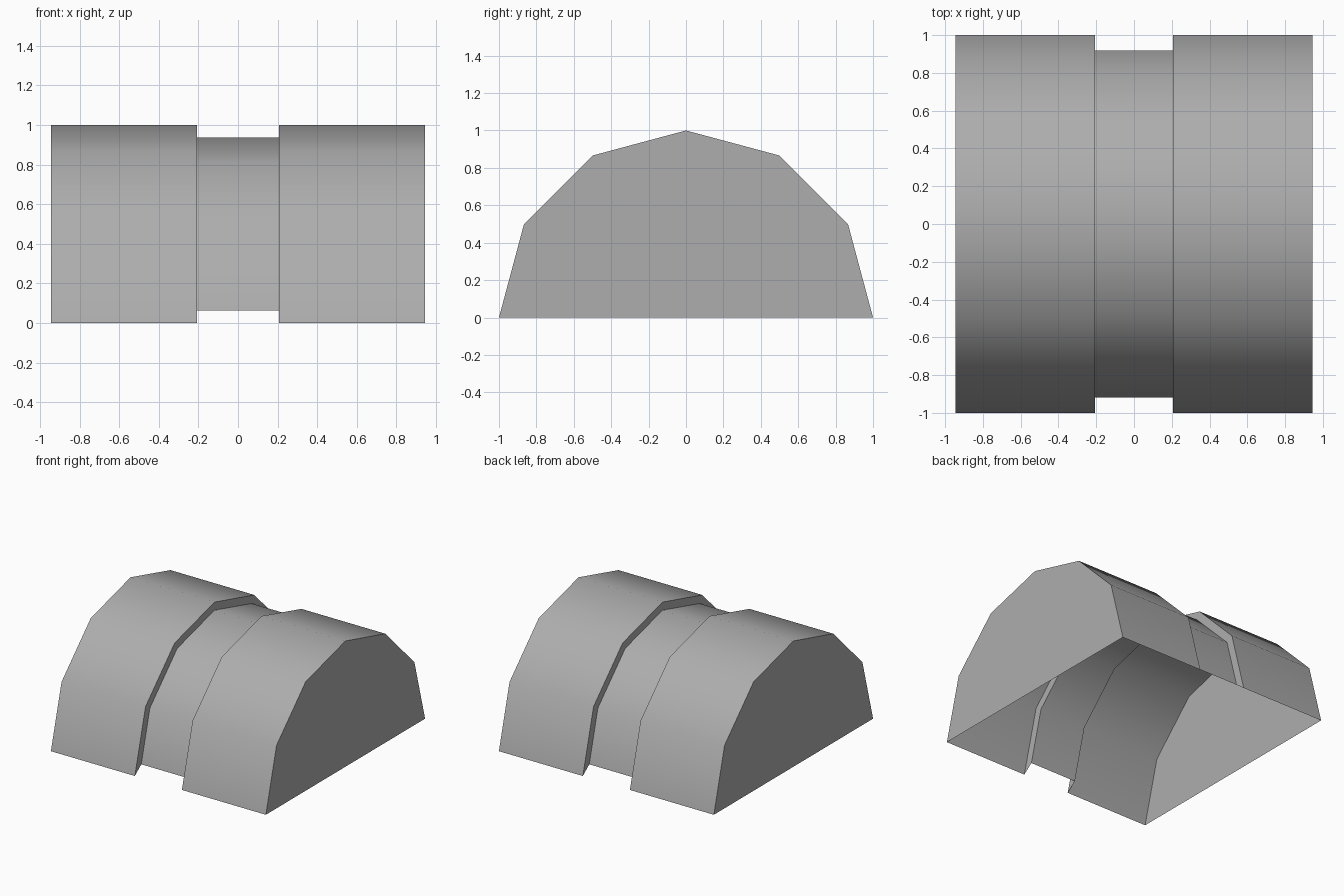
import bpy
import bmesh
from math import radians, sin, cos, tan, pi

# Remove the default cube
cube = bpy.data.objects.get("Cube")
if cube:
    bpy.data.objects.remove(cube, do_unlink=True)

SIDES = 6            # facets around the half circle
HALF_LENGTH = 0.945
HALF_GROOVE = 0.207
INSET = 0.062        # groove depth

grey = bpy.data.materials.new("mid grey")
grey.use_nodes = True
colour = (0.42, 0.42, 0.42, 1.0)
grey.diffuse_color = colour
for node in grey.node_tree.nodes:
    if node.type == 'BSDF_PRINCIPLED':
        node.inputs["Base Color"].default_value = colour


def arch(depth):
    """Half-polygon profile in (y, z), offset inwards evenly by depth."""
    half = pi / SIDES / 2
    r = 1 - depth / cos(half)
    points = [(r * cos(pi * i / SIDES), r * sin(pi * i / SIDES))
              for i in range(SIDES + 1)]
    foot = r - depth * tan(half)
    points[0], points[-1] = (foot, depth), (-foot, depth)
    return points


# Arched shell: two drums joined by a recessed band, open underneath
bm = bmesh.new()
stations = [(-HALF_LENGTH, 0), (-HALF_GROOVE, 0), (-HALF_GROOVE, INSET),
            (HALF_GROOVE, INSET), (HALF_GROOVE, 0), (HALF_LENGTH, 0)]
rings = [[bm.verts.new((x, y, z)) for y, z in arch(depth)]
         for x, depth in stations]
for a, b in zip(rings, rings[1:]):
    for i in range(SIDES):
        bm.faces.new((a[i], a[i + 1], b[i + 1], b[i]))

# Flat end caps
bm.faces.new(rings[0][::-1])
bm.faces.new(rings[-1])

mesh = bpy.data.meshes.new("grooved_arch_shell")
bm.to_mesh(mesh)
bm.free()
mesh.materials.append(grey)
shell = bpy.data.objects.new("grooved_arch_shell", mesh)
bpy.context.collection.objects.link(shell)

# Smooth around the arch, sharp at the caps and groove
bpy.ops.object.select_all(action='DESELECT')
shell.select_set(True)
bpy.context.view_layer.objects.active = shell
bpy.ops.object.shade_smooth_by_angle(angle=radians(40))
